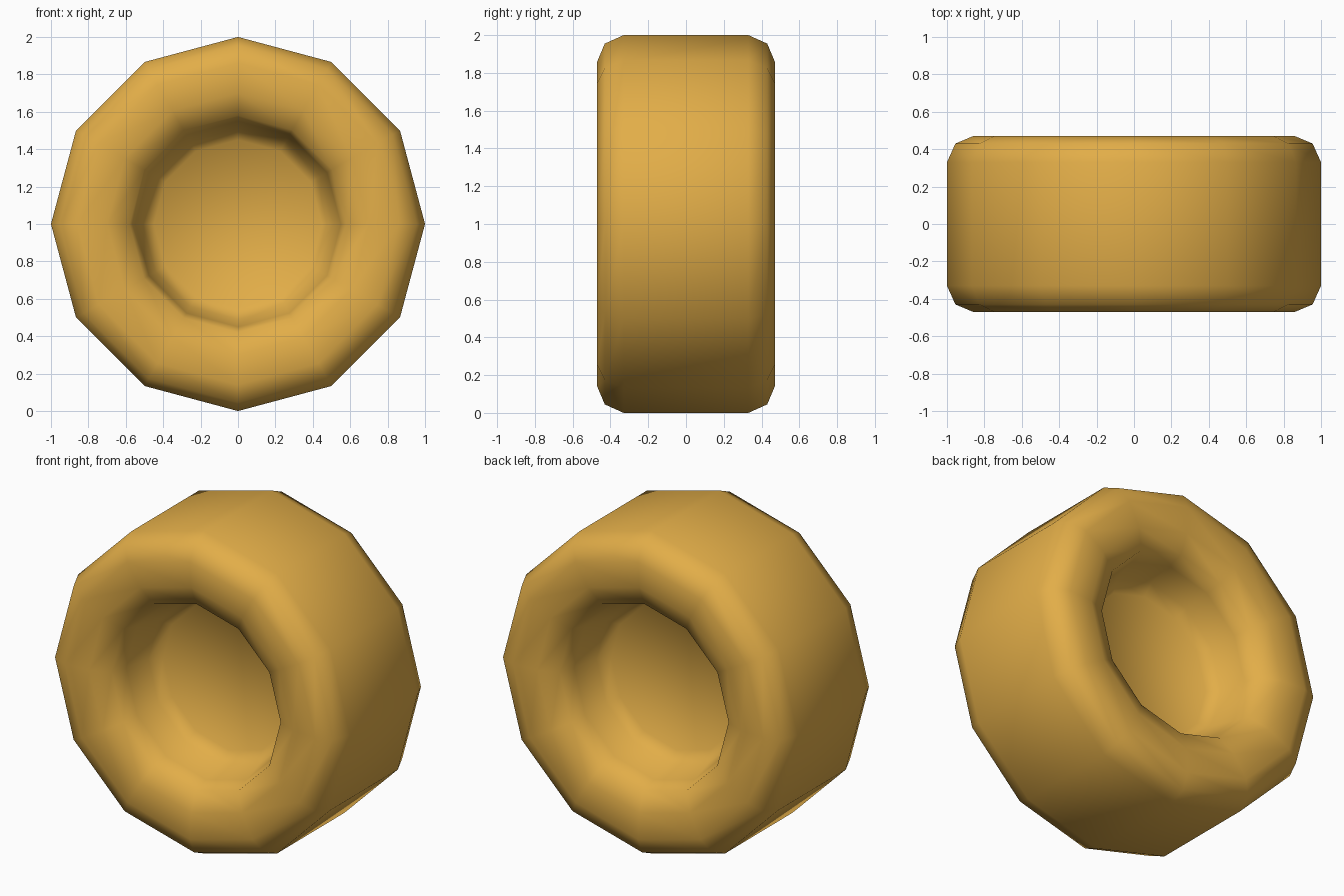
import bpy, bmesh
from math import cos, sin, pi

cube = bpy.data.objects.get("Cube")
if cube:
    bpy.data.objects.remove(cube, do_unlink=True)

SIDES = 12

# One colour
mat = bpy.data.materials.new("golden_yellow")
mat.use_nodes = True
colour = (0.76, 0.42, 0.065, 1)
mat.diffuse_color = colour
mat.node_tree.nodes["Principled BSDF"].inputs["Base Color"].default_value = colour

# Half profile (radius, depth): hub disc, inner wall, rim, sidewall, shoulder, tread
half = [(0.45, 0.09), (0.51, 0.15), (0.55, 0.31), (0.58, 0.41), (0.70, 0.46),
        (0.86, 0.47), (0.955, 0.43), (1.0, 0.33)]
profile = [(r, -y) for r, y in half] + list(reversed(half))

# Revolve the profile around the axle
bm = bmesh.new()
rings = []
for r, y in profile:
    rings.append([bm.verts.new((r * cos(2 * pi * i / SIDES), y,
                                1 + r * sin(2 * pi * i / SIDES)))
                  for i in range(SIDES)])
for a, b in zip(rings, rings[1:]):
    for i in range(SIDES):
        j = (i + 1) % SIDES
        bm.faces.new((a[i], a[j], b[j], b[i]))

# Recessed hub discs on both sides
bm.faces.new(rings[0])
bm.faces.new(rings[-1])
bmesh.ops.recalc_face_normals(bm, faces=bm.faces)
for f in bm.faces:
    f.smooth = True

mesh = bpy.data.meshes.new("wheel")
bm.to_mesh(mesh)
bm.free()
mesh.materials.append(mat)
wheel = bpy.data.objects.new("wheel", mesh)
bpy.context.collection.objects.link(wheel)
